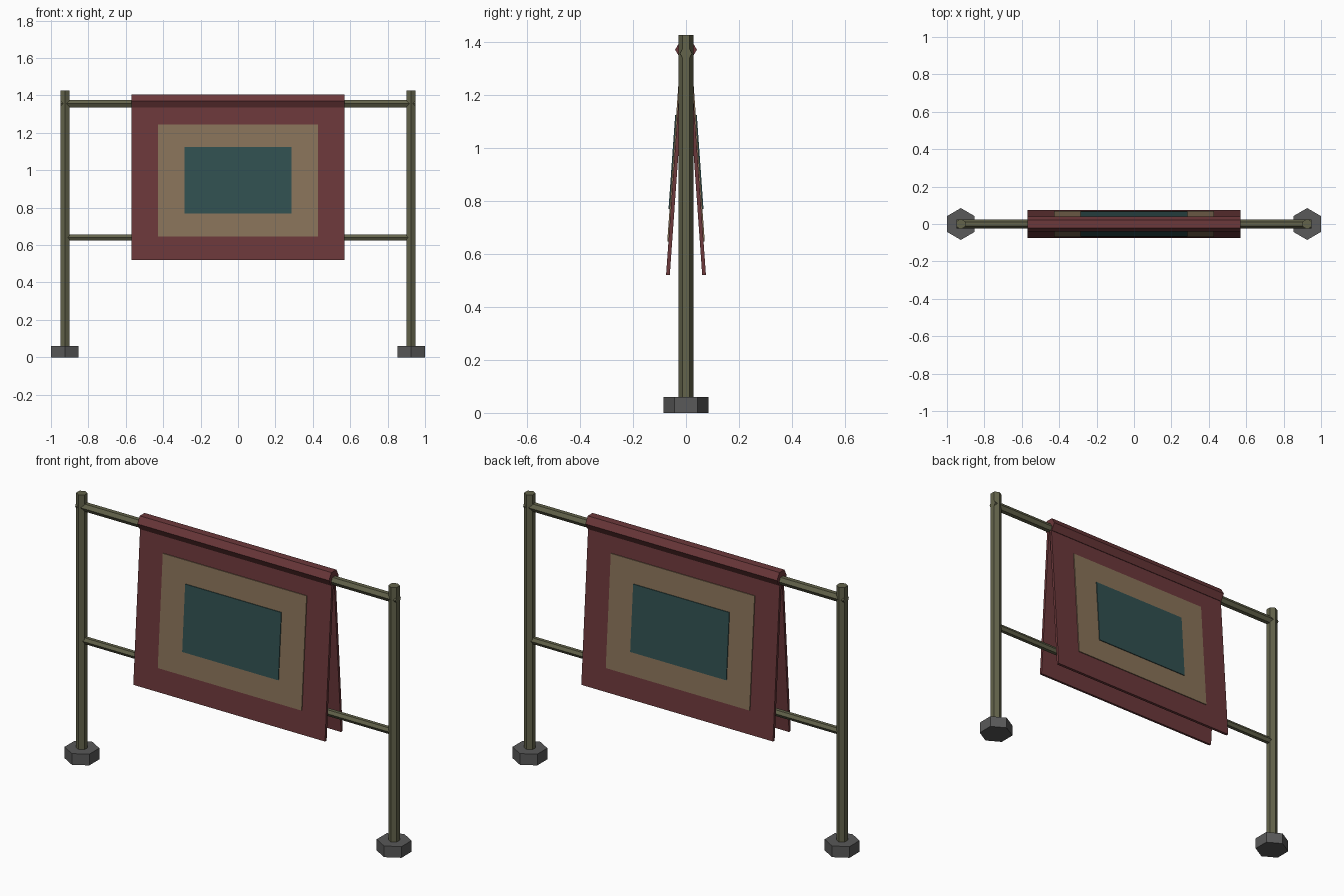
import bpy
from math import pi, radians
from mathutils import Matrix, Vector

if "Cube" in bpy.data.objects:
    bpy.data.objects.remove(bpy.data.objects["Cube"])


def material(name, rgb):
    m = bpy.data.materials.new(name)
    m.diffuse_color = (*rgb, 1)
    m.use_nodes = True
    m.node_tree.nodes["Principled BSDF"].inputs["Base Color"].default_value = m.diffuse_color
    return m


OLIVE = material("olive_metal", (0.125, 0.125, 0.07))
DARK = material("dark_grey", (0.10, 0.10, 0.10))
RED = material("red_cloth", (0.15, 0.04, 0.043))
TAN = material("tan_cloth", (0.25, 0.17, 0.10))
TEAL = material("teal_cloth", (0.03, 0.08, 0.08))


def hex_bar(name, radius, length, centre, mat, along_x=False):
    """Six-sided bar with its corners pointing to +y and -y."""
    bpy.ops.mesh.primitive_cylinder_add(vertices=6, radius=radius, depth=length)
    ob = bpy.context.object
    ob.name = name
    if along_x:
        ob.data.transform(Matrix.Rotation(pi / 2, 4, 'Y'))
    ob.location = centre
    ob.data.materials.append(mat)


def cloth_layer(name, side, width, height, thick, offset, mat):
    """Slab tilted with the hanging cloth, pushed outward by offset."""
    bpy.ops.mesh.primitive_cube_add(size=1)
    ob = bpy.context.object
    ob.name = name
    ob.data.transform(Matrix.Diagonal((width, thick, height, 1)))
    tilt = Matrix.Rotation(radians(4.05) * side, 4, 'X')
    ob.rotation_euler = tilt.to_euler()
    ob.location = Vector((0, side * 0.038, 0.945)) + tilt @ Vector((0, side * offset, 0))
    ob.data.materials.append(mat)


# posts and weighted feet
for label, s in (("left", -1), ("right", 1)):
    hex_bar(label + "_foot", 0.085, 0.06, (s * 0.926, 0, 0.03), DARK)
    hex_bar(label + "_post", 0.028, 1.405, (s * 0.926, 0, 0.7225), OLIVE)

# cross rails
hex_bar("top_rail", 0.023, 1.90, (0, 0, 1.356), OLIVE, True)
hex_bar("lower_rail", 0.019, 1.852, (0, 0, 0.641), OLIVE, True)

# cloth folded over the top rail
hex_bar("cloth_fold", 0.041, 1.137, (0, 0, 1.37), RED, True)

# hanging cloth on both sides with layered rectangles
for label, s in (("front", -1), ("back", 1)):
    cloth_layer(label + "_cloth", s, 1.137, 0.852, 0.014, 0, RED)
    cloth_layer(label + "_border_panel", s, 0.853, 0.60, 0.006, 0.0085, TAN)
    cloth_layer(label + "_centre_panel", s, 0.57, 0.355, 0.006, 0.0125, TEAL)
